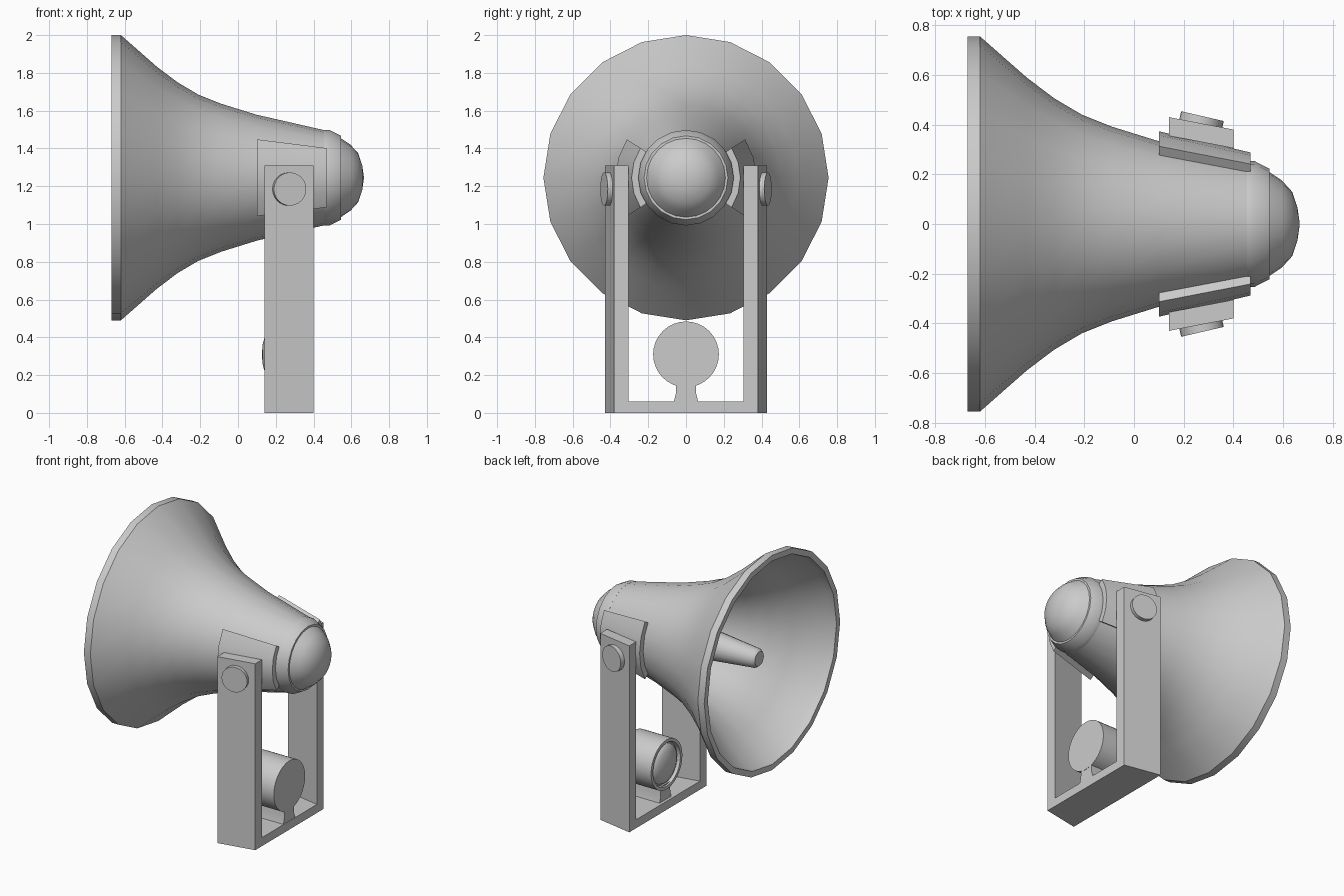
import bpy, bmesh
from math import sin, cos, pi, radians
from mathutils import Matrix, Vector

if "Cube" in bpy.data.objects:
    bpy.data.objects.remove(bpy.data.objects["Cube"])


def finish(name, bm, angle=35, matrix=None):
    bmesh.ops.remove_doubles(bm, verts=bm.verts, dist=1e-5)
    bmesh.ops.recalc_face_normals(bm, faces=bm.faces)
    if matrix:
        bm.transform(matrix)
    mesh = bpy.data.meshes.new(name)
    bm.to_mesh(mesh)
    bm.free()
    ob = bpy.data.objects.new(name, mesh)
    bpy.context.collection.objects.link(ob)
    bpy.ops.object.select_all(action='DESELECT')
    bpy.context.view_layer.objects.active = ob
    ob.select_set(True)
    bpy.ops.object.shade_smooth_by_angle(angle=radians(angle))
    return ob


def loft(name, loop_a, loop_b):
    """Capped solid between two matching loops."""
    bm = bmesh.new()
    a = [bm.verts.new(p) for p in loop_a]
    b = [bm.verts.new(p) for p in loop_b]
    n = len(a)
    for i in range(n):
        j = (i + 1) % n
        bm.faces.new((a[i], a[j], b[j], b[i]))
    bm.faces.new(a[::-1])
    bm.faces.new(b)
    return finish(name, bm)


def lathe(name, profile, sides, matrix):
    """Revolve (x, radius) points around the local x axis."""
    bm = bmesh.new()
    verts = [bm.verts.new((x, 0, r)) for x, r in profile]
    edges = [bm.edges.new(e) for e in zip(verts, verts[1:])]
    bmesh.ops.spin(bm, geom=verts + edges, cent=(0, 0, 0), axis=(1, 0, 0),
                   angle=2 * pi, steps=sides)
    bmesh.ops.dissolve_degenerate(bm, edges=bm.edges, dist=1e-6)
    return finish(name, bm, matrix=matrix)


AXIS_Z = 1.245
horn_at = Matrix.Translation((0, 0, AXIS_Z))

# Flared horn with a rolled rim and hollow inside
outer = [(-0.62, 0.755), (-0.43, 0.588), (-0.32, 0.505), (-0.21, 0.44),
         (-0.09, 0.392), (0.1, 0.333), (0.465, 0.25)]
inner = [(x, r - 0.03) for x, r in outer[1:]]
lathe("horn", [(0.465, 0)] + outer[::-1] + [(-0.67, 0.755), (-0.67, 0.715), (-0.62, 0.705)]
      + inner[:-1] + [(0.44, 0.225), (0.44, 0)], 20, horn_at)

# Central reflector cone inside the horn
lathe("inner_cone", [(0.44, 0), (0.44, 0.15), (-0.2, 0.1), (-0.55, 0.065),
                     (-0.57, 0.05), (-0.57, 0)], 20, horn_at)

# Rear collar and domed cap
lathe("rear_collar", [(0.455, 0), (0.455, 0.253), (0.485, 0.253), (0.545, 0.222),
                      (0.545, 0)], 20, horn_at)
lathe("rear_dome", [(0.54, 0), (0.54, 0.212), (0.595, 0.175), (0.636, 0.13),
                    (0.658, 0.065), (0.667, 0)], 24, horn_at)

# U-shaped bracket, narrowing towards the rear
def bracket_loop(x, o, i):
    pts = [(-o, 0), (o, 0), (o, 1.31), (i, 1.31), (i, 0.06), (-i, 0.06), (-i, 1.31), (-o, 1.31)]
    return [(x, y, z) for y, z in pts]

loft("bracket", bracket_loop(0.14, 0.43, 0.355), bracket_loop(0.40, 0.38, 0.305))

# Curved clamp pads and pivot bolts on both sides
def pad_loop(x, r_out, r_in, side):
    angles = [radians(a) for a in (-33, -16.5, 0, 16.5, 33)]
    arc = [(r_out, a) for a in angles] + [(r_in, a) for a in angles[::-1]]
    return [(x, side * r * cos(a), AXIS_Z + r * sin(a)) for r, a in arc]

for side, label in ((1, "left"), (-1, "right")):
    loft(f"clamp_pad_{label}", pad_loop(0.1, 0.373, 0.325, side),
         pad_loop(0.468, 0.288, 0.24, side))
    bolt_at = (Matrix.Translation((0.266, side * 0.393, 1.185))
               @ Matrix.Rotation(side * radians(77), 4, 'Z'))
    lathe(f"pivot_bolt_{label}", [(-0.05, 0), (-0.05, 0.088), (0.042, 0.088), (0.042, 0)],
          24, bolt_at)

# Small lamp on the bracket base: housing, lens and foot
lamp_at = Matrix.Translation((0, 0, 0.31))
lathe("lamp_housing", [(0.40, 0), (0.40, 0.174), (0.15, 0.174), (0.15, 0.152),
                       (0.172, 0.145), (0.172, 0)], 32, lamp_at)
lathe("lamp_lens", [(0.175, 0.138), (0.16, 0.13), (0.143, 0.098), (0.131, 0.055),
                    (0.126, 0)], 32, lamp_at)
foot = [(-0.066, 0.055), (0.066, 0.055), (0.054, 0.10), (0.05, 0.17), (-0.05, 0.17), (-0.054, 0.10)]
loft("lamp_foot", [(0.16, y, z) for y, z in foot], [(0.398, y, z) for y, z in foot])
